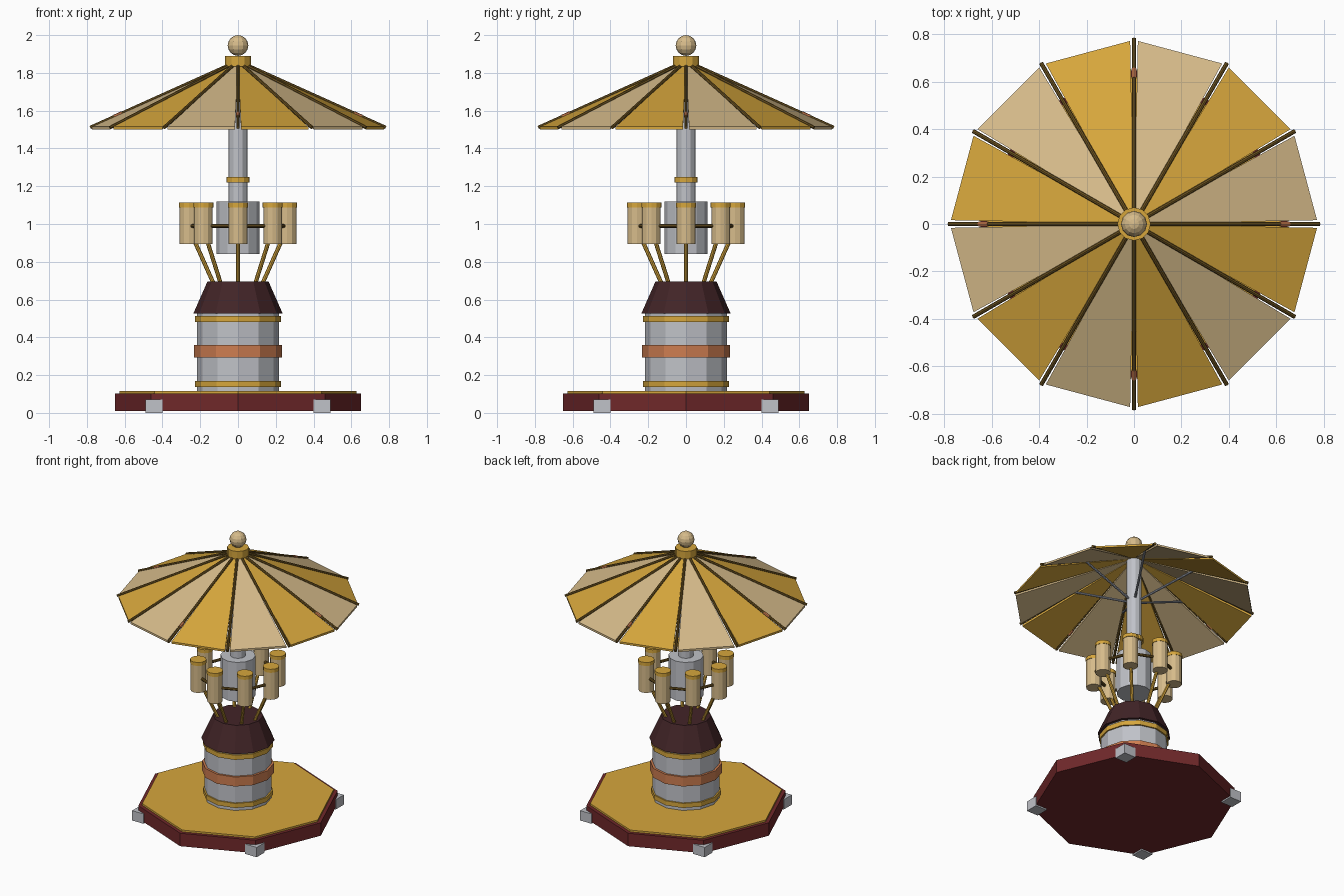
import bpy, bmesh, math
from mathutils import Vector, Matrix

cube = bpy.data.objects.get("Cube")
if cube:
    bpy.data.objects.remove(cube, do_unlink=True)


def material(name, rgb):
    """Flat material from display-space 0-255 values, stored as linear."""
    lin = [((c / 255 + 0.055) / 1.055) ** 2.4 for c in rgb] + [1.0]
    m = bpy.data.materials.new(name)
    m.use_nodes = True
    m.diffuse_color = lin
    m.node_tree.nodes["Principled BSDF"].inputs["Base Color"].default_value = lin
    return m


GOLD = material("gold", (214, 166, 60))
TAN = material("tan", (214, 187, 138))
GREY = material("light_grey", (192, 194, 200))
STEEL = material("steel", (150, 155, 166))
RED = material("dark_red", (112, 40, 42))
MAROON = material("dark_maroon", (66, 36, 39))
COPPER = material("copper", (205, 125, 80))
BRONZE = material("bronze", (112, 86, 34))


def add(name, bm, mat):
    bmesh.ops.recalc_face_normals(bm, faces=bm.faces)
    mesh = bpy.data.meshes.new(name)
    bm.to_mesh(mesh)
    bm.free()
    mesh.materials.append(mat)
    obj = bpy.data.objects.new(name, mesh)
    bpy.context.collection.objects.link(obj)
    return obj


def drum(name, r, z0, z1, mat, sides=12, r_top=None, at=(0, 0)):
    """Upright faceted cylinder or cone with a corner on the x axis."""
    bm = bmesh.new()
    bmesh.ops.create_cone(bm, cap_ends=True, segments=sides, radius1=r,
                          radius2=r if r_top is None else r_top, depth=z1 - z0,
                          matrix=Matrix.Translation((at[0], at[1], (z0 + z1) / 2)))
    return add(name, bm, mat)


def rod(name, a, b, r, mat, sides=8):
    """Cylinder between two points."""
    a, b = Vector(a), Vector(b)
    d = b - a
    bm = bmesh.new()
    bmesh.ops.create_cone(bm, cap_ends=True, segments=sides, radius1=r, radius2=r,
                          depth=d.length, matrix=Matrix.Translation((a + b) / 2)
                          @ d.to_track_quat('Z', 'Y').to_matrix().to_4x4())
    return add(name, bm, mat)


def polar(r, deg, z):
    t = math.radians(deg)
    return Vector((r * math.cos(t), r * math.sin(t), z))


# Octagonal platform with four feet
drum("platform", 0.652, 0.01, 0.102, RED, 8)
drum("platform_deck", 0.627, 0.1, 0.115, GOLD, 8)
for sx in (-1, 1):
    for sy in (-1, 1):
        bm = bmesh.new()
        bmesh.ops.create_cube(bm, size=1, matrix=Matrix.Translation((sx * 0.445, sy * 0.445, 0.035))
                              @ Matrix.Diagonal((0.09, 0.09, 0.07, 1)))
        add("foot", bm, GREY)

# Barrel body with bands and sloped cap
drum("body", 0.217, 0.11, 0.53, GREY)
drum("lower_band", 0.227, 0.138, 0.17, GOLD)
drum("middle_band", 0.232, 0.293, 0.36, COPPER)
drum("upper_band", 0.227, 0.48, 0.513, GOLD)
drum("body_cap", 0.237, 0.525, 0.695, MAROON, r_top=0.162)

# Ring of canisters on splayed stems
RING = 0.26
for i in range(8):
    a = i * 45
    c = polar(RING, a, 0)
    drum("canister", 0.05, 0.895, 1.095, TAN, at=c.xy)
    drum("canister_lid", 0.053, 1.088, 1.113, GOLD, at=c.xy)
    rod("stem", polar(0.125, a, 0.675), polar(0.23, a, 0.91), 0.011, GOLD)
    rod("ring_bar", polar(RING, a, 0.99), polar(RING, a + 45, 0.99), 0.01, BRONZE)

# Central drum, pole and collar
drum("central_drum", 0.113, 0.84, 1.12, GREY)
drum("pole", 0.05, 1.1, 1.845, GREY)
drum("pole_ring", 0.062, 1.22, 1.25, GOLD)

# Canopy of separate panels between ribs
for i in range(12):
    a0, a1 = i * 30, (i + 1) * 30
    g = 1.2
    corners = [polar(0.05, a0 + g, 1.835), polar(0.772, a0 + g, 1.515),
               polar(0.772, a1 - g, 1.515), polar(0.05, a1 - g, 1.835)]
    bm = bmesh.new()
    top = [bm.verts.new(v) for v in corners]
    low = [bm.verts.new(v - Vector((0, 0, 0.014))) for v in corners]
    bm.faces.new(top)
    bm.faces.new(low[::-1])
    for k in range(4):
        n = (k + 1) % 4
        bm.faces.new((top[k], low[k], low[n], top[n]))
    add("canopy_panel", bm, GOLD if i % 2 else TAN)
    rod("rib", polar(0.04, a0, 1.845), polar(0.782, a0, 1.511), 0.009, BRONZE)
    if i % 2 == 0:
        rod("strut", polar(0.04, a0, 1.53), polar(0.415, a0, 1.678), 0.008, STEEL)
    if i % 3 == 0:
        rod("rib_cuff", polar(0.615, a0, 1.586), polar(0.655, a0, 1.568), 0.011, COPPER)

# Collar and ball finial
drum("collar", 0.07, 1.835, 1.89, GOLD)
bm = bmesh.new()
bmesh.ops.create_uvsphere(bm, u_segments=12, v_segments=8, radius=0.055,
                          matrix=Matrix.Translation((0, 0, 1.945)))
add("finial", bm, TAN)
